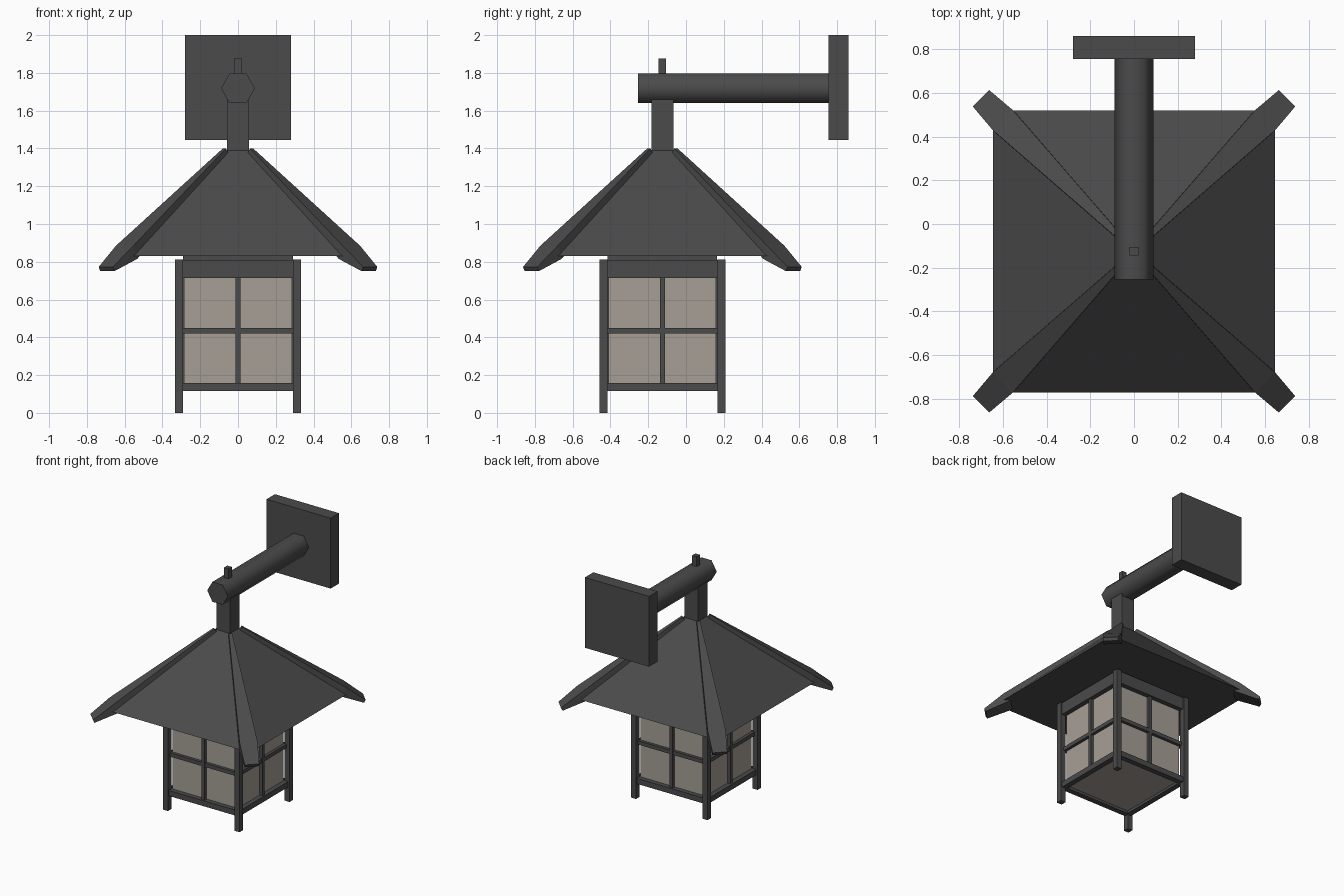
import bpy, bmesh, math
from mathutils import Matrix, Vector

if "Cube" in bpy.data.objects:
    bpy.data.objects.remove(bpy.data.objects["Cube"])

CY = -0.125  # lantern axis


def material(name, rgb):
    m = bpy.data.materials.new(name)
    m.diffuse_color = (*rgb, 1)
    m.use_nodes = True
    m.node_tree.nodes["Principled BSDF"].inputs["Base Color"].default_value = m.diffuse_color
    return m


METAL = material("dark_metal", (0.07, 0.07, 0.07))
GLASS = material("frosted_glass", (0.38, 0.345, 0.305))


def finish(name, bm, mat):
    bmesh.ops.recalc_face_normals(bm, faces=bm.faces)
    me = bpy.data.meshes.new(name)
    bm.to_mesh(me)
    bm.free()
    me.materials.append(mat)
    ob = bpy.data.objects.new(name, me)
    bpy.context.collection.objects.link(ob)
    return ob


def add_box(bm, x, y, z):
    size = (x[1] - x[0], y[1] - y[0], z[1] - z[0])
    mid = Vector((sum(x) / 2, sum(y) / 2, sum(z) / 2))
    bmesh.ops.create_cube(bm, size=1, matrix=Matrix.Translation(mid) @ Matrix.Diagonal((*size, 1)))


def box(name, x, y, z, mat=METAL):
    bm = bmesh.new()
    add_box(bm, x, y, z)
    return finish(name, bm, mat)


def square(name, half, z, mat=METAL):
    return box(name, (-half, half), (CY - half, CY + half), z, mat)


def loft(name, rings, mat=METAL):
    # closed skin through four-point rings
    bm = bmesh.new()
    vs = [[bm.verts.new(p) for p in r] for r in rings]
    for a, b in zip(vs, vs[1:]):
        for i in range(4):
            j = (i + 1) % 4
            bm.faces.new((a[i], a[j], b[j], b[i]))
    bm.faces.new(vs[0])
    bm.faces.new(vs[-1])
    return finish(name, bm, mat)


# wall plate, hexagonal arm, hanger and finial
box("wall_plate", (-0.28, 0.28), (0.755, 0.86), (1.445, 2.0))
bm = bmesh.new()
bmesh.ops.create_cone(bm, cap_ends=True, segments=6, radius1=0.09, radius2=0.09, depth=1.015,
                      matrix=Matrix.Translation((0, 0.2525, 1.718))
                      @ Matrix.Rotation(math.pi / 2, 4, 'X')
                      @ Matrix.Rotation(math.pi / 2, 4, 'Z'))
# turn so that two corners point sideways
if max(v.co.x for v in bm.verts) < 0.085:
    bmesh.ops.rotate(bm, verts=bm.verts, cent=(0, 0, 1.718),
                     matrix=Matrix.Rotation(math.pi / 6, 3, 'Y'))
arm = finish("arm", bm, METAL)
bpy.context.view_layer.objects.active = arm
arm.select_set(True)
bpy.ops.object.shade_smooth_by_angle(angle=math.radians(65))
square("hanger", 0.058, (1.37, 1.66))
square("finial", 0.02, (1.77, 1.875))


# pyramid roof
def ring(h, z):
    return [(sx * h, CY + sy * h, z) for sx, sy in ((-1, -1), (1, -1), (1, 1), (-1, 1))]


loft("roof", [ring(0.645, 0.83), ring(0.057, 1.39)])

# four flared corner ribs: (top offset, top z, bottom offset, bottom z, half width)
SECTIONS = ((0.072, 1.40, 0.05, 1.36, 0.012),
            (0.60, 0.885, 0.58, 0.815, 0.065),
            (0.70, 0.773, 0.692, 0.75, 0.053))
for k in range(4):
    out = Matrix.Rotation(math.pi / 4 + k * math.pi / 2, 3, 'Z')
    rings = []
    for dt, zt, db, zb, w in SECTIONS:
        pts = ((dt, w, zt), (dt, -w, zt), (db, -w, zb), (db, w, zb))
        rings.append([out @ Vector((d * math.sqrt(2), s, z)) + Vector((0, CY, 0))
                      for d, s, z in pts])
    loft(f"roof_rib_{k + 1}", rings)

# lantern body
square("glass_box", 0.285, (0.135, 0.72), GLASS)
square("top_cap", 0.29, (0.715, 0.835))
for k, (sx, sy) in enumerate(((-1, -1), (1, -1), (1, 1), (-1, 1))):
    cx, cy = sx * 0.3125, CY + sy * 0.3125
    box(f"corner_post_{k + 1}", (cx - 0.0215, cx + 0.0215), (cy - 0.0215, cy + 0.0215), (0, 0.812))

# window bars on each side
for k in range(4):
    bm = bmesh.new()
    add_box(bm, (-0.3, 0.3), (-0.322, -0.28), (0.115, 0.158))
    add_box(bm, (-0.3, 0.3), (-0.322, -0.28), (0.715, 0.81))
    add_box(bm, (-0.3, 0.3), (-0.308, -0.28), (0.42, 0.45))
    add_box(bm, (-0.0135, 0.0135), (-0.31, -0.28), (0.14, 0.73))
    bm.transform(Matrix.Translation((0, CY, 0)) @ Matrix.Rotation(k * math.pi / 2, 4, 'Z'))
    finish(f"window_frame_{k + 1}", bm, METAL)
